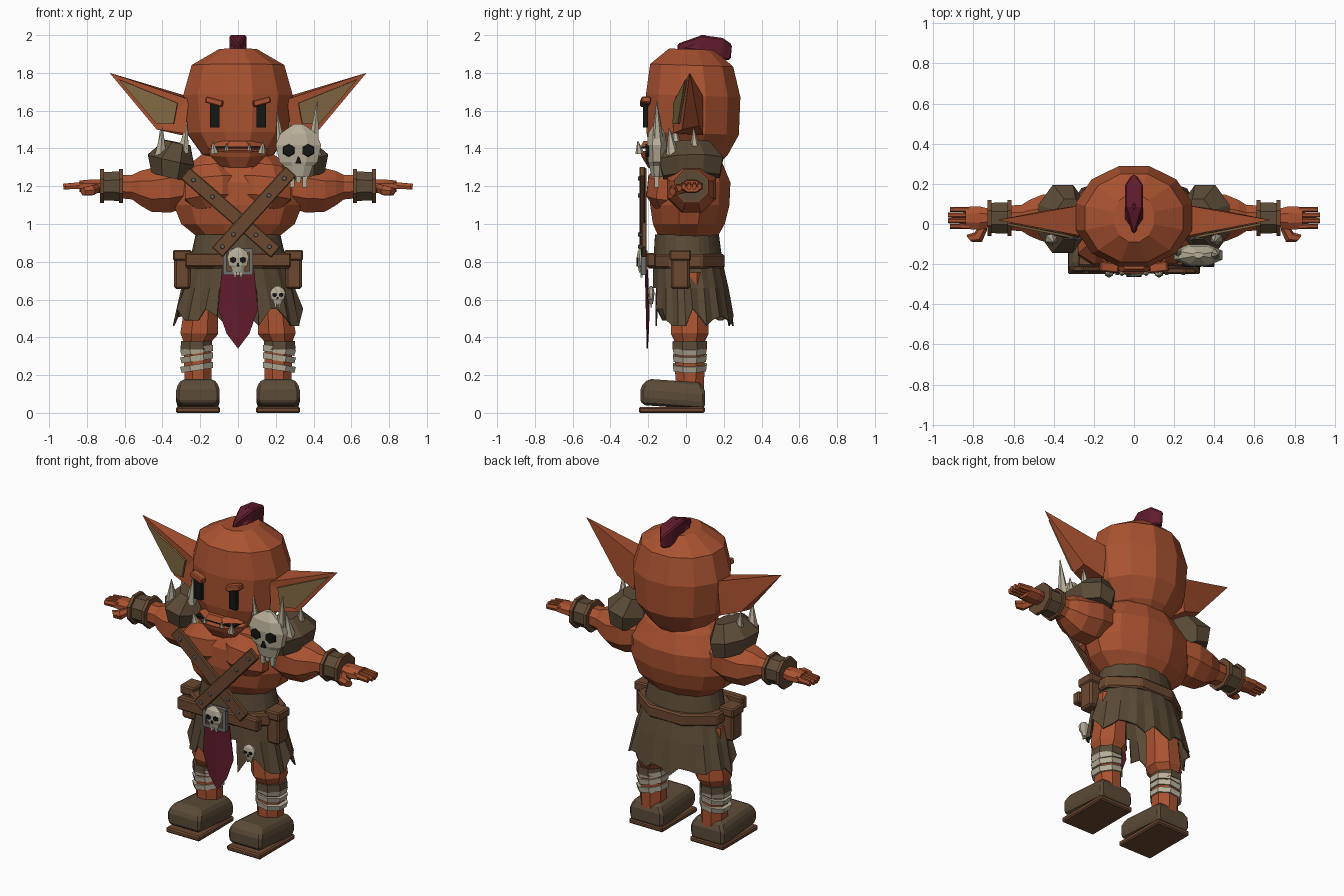
import bpy, bmesh, math, random
from mathutils import Vector

random.seed(4)


def material(name, rgb):
    m = bpy.data.materials.new(name)
    m.diffuse_color = (*rgb, 1)
    return m


SKIN = material("skin", (0.40, 0.085, 0.030))
EAR = material("inner_ear", (0.22, 0.14, 0.055))
LEATHER = material("leather", (0.15, 0.065, 0.030))
HIDE = material("hide", (0.105, 0.070, 0.038))
BONE = material("bone", (0.48, 0.43, 0.32))
RED = material("red_cloth", (0.12, 0.012, 0.025))
BLACK = material("black", (0.008, 0.008, 0.007))
METAL = material("metal", (0.16, 0.16, 0.16))


def mesh(name, verts, faces, mat, mirror=False, thick=0, bevel=0):
    me = bpy.data.meshes.new(name)
    me.from_pydata([tuple(v) for v in verts], [], faces)
    bm = bmesh.new()
    bm.from_mesh(me)
    bmesh.ops.recalc_face_normals(bm, faces=bm.faces)
    bm.to_mesh(me)
    bm.free()
    me.materials.append(mat)
    ob = bpy.data.objects.new(name, me)
    bpy.context.collection.objects.link(ob)
    if thick:
        s = ob.modifiers.new("thickness", 'SOLIDIFY')
        s.thickness, s.offset = thick, 0
    if bevel:
        ob.modifiers.new("bevel", 'BEVEL').width = bevel
        ob.modifiers["bevel"].segments = 1
    if mirror:
        ob.modifiers.new("mirror", 'MIRROR')
    return ob


def tube(name, rings, mat, n=8, **kw):
    """Loft of n-sided rings (x, y, z, ra, rb); rb lies along y (along z if the path runs along y)."""
    pts = [Vector(r[:3]) for r in rings]
    d = (pts[-1] - pts[0]).normalized()
    v = Vector((0, 0, 1)) if abs(d.y) > 0.8 else Vector((0, 1, 0))
    u = v.cross(d).normalized()
    v = d.cross(u)
    k = 1 / math.cos(math.pi / n)
    verts = []
    for p, r in zip(pts, rings):
        for i in range(n):
            a = (i + 0.5) * math.tau / n
            verts.append(p + u * r[3] * k * math.cos(a) + v * r[-1] * k * math.sin(a))
    faces = [(j * n + i, j * n + (i + 1) % n, (j + 1) * n + (i + 1) % n, (j + 1) * n + i)
             for j in range(len(rings) - 1) for i in range(n)]
    faces += [tuple(range(n)), tuple(range(len(verts) - n, len(verts)))]
    return mesh(name, verts, faces, mat, **kw)


def box(name, c, s, mat, **kw):
    x, y, z = c
    return tube(name, [(x, y, z - s[2] / 2, s[0] / 2, s[1] / 2),
                       (x, y, z + s[2] / 2, s[0] / 2, s[1] / 2)], mat, n=4, **kw)


def spike(name, a, b, r, mirror=False):
    tube(name, [(*a, r), (*b, 0.002)], BONE, n=6, mirror=mirror)


def skull(name, c, s):
    x, y, z = c
    prof = [(-.5, .2, .1), (-.3, .27, .14), (-.22, .36, .16), (.1, .43, .19), (.32, .34, .16), (.5, .08, .05)]
    tube(name, [(x, y, z + h * s, a * s, b * s) for h, a, b in prof], BONE, n=8)
    f = y - 0.15 * s
    for e in (-1, 1):
        tube(name + "_eye", [(x + e * .18 * s, f, z, .11 * s), (x + e * .18 * s, f - .06 * s, z, .10 * s)], BLACK, n=6)
        tube(name + "_tooth", [(x + e * .12 * s, y, z - .7 * s, .04 * s), (x + e * .12 * s, y, z - .45 * s, .05 * s)], BONE, n=4)
    tube(name + "_nose", [(x, f - .03 * s, z - .25 * s, .06 * s, .03 * s), (x, f - .03 * s, z - .12 * s, .004)], BLACK, n=4)
    tube(name + "_middle_tooth", [(x, y, z - .62 * s, .04 * s), (x, y, z - .45 * s, .05 * s)], BONE, n=4)


# head, jaw and face
tube("head", [(0, .01, 1.31, .10, .15), (0, .015, 1.37, .19, .205), (0, .035, 1.48, .27, .245),
              (0, .038, 1.68, .29, .25), (0, .03, 1.84, .245, .22), (0, .03, 1.925, .10, .12)], SKIN, n=12)
tube("jaw", [(0, -.12, 1.31, .09, .08), (0, -.135, 1.37, .15, .10), (0, -.135, 1.40, .16, .11)], SKIN)
tube("upper_lip", [(0, -.13, 1.41, .15, .11), (0, -.13, 1.44, .10, .095)], SKIN)
box("mouth", (0, -.14, 1.405), (.27, .19, .012), BLACK)
box("eye", (.122, -.215, 1.575), (.05, .025, .13), BLACK, mirror=True)
tube("brow", [(.08, -.22, 1.635, .017, .025), (.17, -.21, 1.66, .017, .025)], SKIN, n=4, mirror=True, bevel=.006)
spike("tusk", (.125, -.245, 1.375), (.135, -.255, 1.44), .02, True)
spike("small_tusk", (.06, -.245, 1.39), (.06, -.25, 1.425), .012, True)

# crest of hair
tube("crest", [(0, -.045, 1.935, .008, .02), (0, .08, 1.945, .045, .055), (0, .19, 1.925, .045, .06),
               (0, .24, 1.91, .012, .04)], RED, n=4, bevel=.008)
tube("crest_ridge", [(0, .09, 1.93, .045, .11), (0, .09, 2.0, .006, .01)], RED, n=6)

# ears with inner hollow
mesh("ear", [(.26, -.06, 1.66), (.28, .09, 1.68), (.30, .09, 1.47), (.28, -.07, 1.48), (.43, -.02, 1.50),
             (.43, .07, 1.52), (.68, .02, 1.80)],
     [(0, 1, 6), (1, 2, 5), (1, 5, 6), (4, 5, 6), (2, 3, 4, 5), (3, 0, 4), (0, 6, 4), (0, 3, 2, 1)], SKIN, mirror=True)
mesh("inner_ear", [(.32, -.062, 1.64), (.34, -.065, 1.53), (.43, -.038, 1.53), (.63, .0, 1.765)],
     [(0, 1, 2, 3)], EAR, mirror=True, thick=.012)

# torso
tube("torso", [(0, .01, .92, .20, .15), (0, .015, 1.0, .30, .19), (0, .02, 1.1, .34, .21),
               (0, .025, 1.22, .33, .21), (0, .03, 1.33, .24, .16), (0, .01, 1.40, .15, .12)], SKIN, n=12)
tube("chest_muscle", [(.13, -.11, 1.08, .09, .06), (.14, -.12, 1.14, .14, .09), (.14, -.11, 1.24, .14, .09),
                      (.15, -.08, 1.31, .08, .06)], SKIN, mirror=True)

# arms, cuffs and hands
tube("arm", [(.26, .03, 1.2, .11), (.36, .03, 1.19, .13), (.46, .03, 1.18, .115), (.52, .03, 1.19, .09),
             (.56, .03, 1.195, .065), (.66, .03, 1.2, .06)], SKIN, mirror=True)
tube("cuff", [(.615, .03, 1.2, .078), (.73, .03, 1.2, .075)], HIDE, mirror=True)
for x in (.61, .71):
    tube("cuff_rim", [(x, .03, 1.2, .09), (x + .02, .03, 1.2, .09)], LEATHER, mirror=True)
tube("palm", [(.72, .03, 1.2, .035, .045), (.77, .03, 1.2, .036, .058), (.84, .03, 1.2, .03, .055)], SKIN, mirror=True)
for i in range(4):
    y = -.012 + i * .028
    x = .925 if i in (1, 2) else .915
    tube("finger", [(.82, y, 1.205, .018, .012), (x, y, 1.198, .015, .011)], SKIN, n=6, mirror=True)
tube("thumb", [(.745, -.01, 1.19, .02), (.775, -.065, 1.178, .026), (.82, -.072, 1.172, .02)], SKIN, n=6, mirror=True)

# shoulder pads with spikes
tube("shoulder_pad", [(.36, .03, 1.25, .10, .15), (.355, .025, 1.34, .125, .17), (.32, .025, 1.43, .07, .10)],
     HIDE, mirror=True)
spike("pad_spike", (.41, -.07, 1.36), (.40, -.09, 1.51), .032, True)
spike("pad_spike", (.40, .05, 1.36), (.41, .04, 1.51), .032, True)
spike("pad_spike", (.29, -.05, 1.38), (.27, -.06, 1.54), .03, True)

# large skull on one shoulder
skull("shoulder_skull", (.32, -.155, 1.39), .28)
spike("skull_spike", (.225, -.14, 1.43), (.208, -.145, 1.59), .022)
spike("skull_spike", (.40, -.15, 1.43), (.42, -.155, 1.65), .028)

# crossed chest straps with rivets
for a, b, y in (((-.28, 1.27), (.20, .85), -.222), ((.28, 1.28), (-.11, .85), -.232)):
    tube("chest_strap", [(a[0], y, a[1], .038, .014), (b[0], y, b[1], .038, .014)], LEATHER, n=4, bevel=.005)
    for t in (.09, .3, .78, .93):
        x, z = a[0] + (b[0] - a[0]) * t, a[1] + (b[1] - a[1]) * t
        tube("rivet", [(x, y - .01, z, .012), (x, y - .022, z, .008)], METAL, n=6)

# skirt: flared sheet with a ragged hem and a gap at the front
N = 36
rows = [(.945, .22, .165, .005), (.80, .25, .18, .01), (.66, .29, .195, .025), (.51, .33, .21, .035)]
verts, faces = [], []
for j, (z, rx, ry, cy) in enumerate(rows):
    for i in range(N):
        a = math.tau * i / N
        fold = 1 + (.035 if i % 2 else -.02) * j / 3
        drop = random.choice((-.05, -.02, .0, .04)) if j == 3 else 0
        verts.append((rx * fold * math.sin(a), cy - ry * fold * math.cos(a), z + drop))
for j in range(3):
    for i in range(N):
        if j < 2 or 1 < i < N - 2:
            faces.append((j * N + i, j * N + (i + 1) % N, (j + 1) * N + (i + 1) % N, (j + 1) * N + i))
mesh("skirt", verts, faces, HIDE, thick=.008)

# belt, pouches and buckle
tube("belt", [(0, .0, .765, .28, .205), (0, .0, .84, .28, .205)], LEATHER, n=8, bevel=.01)
box("belt_front", (0, -.185, .81), (.56, .05, .075), LEATHER, bevel=.008)
box("pouch", (.295, -.03, .745), (.085, .10, .18), LEATHER, mirror=True, bevel=.012)
box("pouch_lid", (.295, -.03, .835), (.10, .115, .055), LEATHER, mirror=True, bevel=.008)
box("buckle_plate", (0, -.215, .80), (.13, .02, .12), LEATHER)
for z in (.74, .86):
    box("buckle_bar", (0, -.225, z), (.155, .025, .02), METAL)
box("buckle_side", (.07, -.225, .80), (.02, .025, .12), METAL, mirror=True)
skull("buckle_skull", (0, -.235, .81), .135)
skull("hanging_skull", (.21, -.185, .625), .095)

# front cloth
mesh("front_cloth", [(-.085, -.205, .76), (.085, -.205, .76), (.105, -.195, .55), (.06, -.20, .42), (0, -.205, .34),
                     (-.06, -.20, .42), (-.105, -.195, .55), (0, -.215, .76), (0, -.21, .55)],
     [(0, 7, 8, 6), (7, 1, 2, 8), (8, 2, 3, 4), (6, 8, 4, 5)], RED, thick=.006)

# legs with wraps
tube("leg", [(.19, .02, .74, .09, .09), (.195, .02, .55, .09, .095), (.205, .02, .42, .10, .10),
             (.215, .02, .38, .075, .08), (.21, .02, .10, .07, .075)], SKIN, mirror=True)
tube("knee_band", [(.22, .02, .335, .084, .092), (.22, .02, .38, .082, .09)], HIDE, mirror=True)
for z in (.225, .275, .315):
    tube("leg_wrap", [(.215, .02, z, .084, .086), (.22, .02, z + .032, .088, .09)], BONE, mirror=True)

# boots
tube("boot", [(.212, -.07, .03, .10, .16), (.212, -.07, .055, .115, .172), (.212, -.07, .125, .115, .172),
              (.212, -.06, .17, .085, .14)], HIDE, n=4, mirror=True, bevel=.02)
box("sole", (.212, -.075, .016), (.235, .35, .032), LEATHER, mirror=True, bevel=.008)
